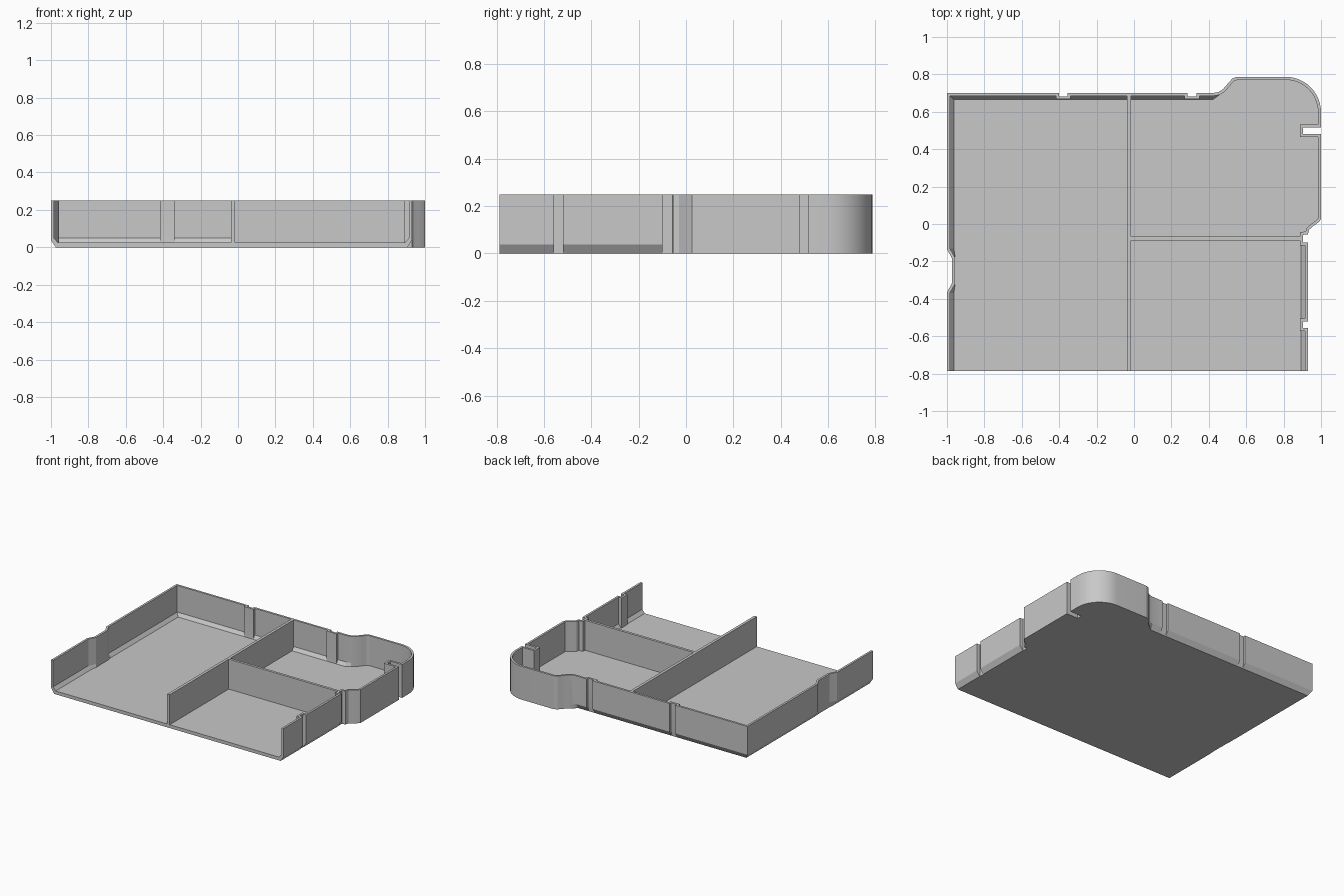
import bpy, bmesh, math
from mathutils import Vector

if "Cube" in bpy.data.objects:
    bpy.data.objects.remove(bpy.data.objects["Cube"])

HEIGHT, WALL, FLOOR = 0.25, 0.016, 0.025
FRONT = -0.787

grey = bpy.data.materials.new("plain grey")
grey.use_nodes = True
grey.diffuse_color = (0.58, 0.58, 0.58, 1)
grey.node_tree.nodes["Principled BSDF"].inputs["Base Color"].default_value = (0.58, 0.58, 0.58, 1)


def finish(name, bm):
    bmesh.ops.remove_doubles(bm, verts=bm.verts, dist=1e-4)
    bmesh.ops.recalc_face_normals(bm, faces=bm.faces)
    mesh = bpy.data.meshes.new(name)
    bm.to_mesh(mesh)
    bm.free()
    mesh.materials.append(grey)
    obj = bpy.data.objects.new(name, mesh)
    bpy.context.collection.objects.link(obj)
    return obj


def back_notch(x0, x1):
    return [(x0, 0.70), (x0, 0.683), (x1, 0.683), (x1, 0.70)]


def right_notch(x, y0, y1):
    return [(x, y1), (0.903, y1), (0.903, y0), (x, y0)]


# Outer outline, clockwise from the front right to the front left corner
outline = [(-1, FRONT), (-1, -0.365), (-0.972, -0.315), (-0.972, -0.185), (-1, -0.135), (-1, 0.70)]
outline += back_notch(-0.40, -0.355) + back_notch(0.285, 0.335)
outline += [(0.42, 0.70), (0.45, 0.705), (0.475, 0.72), (0.505, 0.755), (0.525, 0.777), (0.55, 0.787)]
outline += [(0.81 + 0.19 * math.sin(a), 0.597 + 0.19 * math.cos(a))
            for a in (math.radians(7.5 * i) for i in range(13))]
outline += right_notch(1.0, 0.48, 0.517)
outline += [(1, 0.025), (0.985, 0.008), (0.96, -0.01), (0.937, -0.03), (0.93, -0.055),
            (0.903, -0.058), (0.903, -0.10), (0.93, -0.10)]
outline += right_notch(0.93, -0.557, -0.52) + [(0.93, FRONT)]
outline = [Vector(p) for p in outline]


def inset(points, dist):
    """Mitred offset to the right-hand side of an open path."""
    result = []
    for i, p in enumerate(points):
        normals = []
        for a, b in ((i - 1, i), (i, i + 1)):
            if 0 <= a and b < len(points):
                d = (points[b] - points[a]).normalized()
                normals.append(Vector((d.y, -d.x)))
        n0, n1 = normals[0], normals[-1]
        result.append(p + (n0 + n1) * dist / (1 + n0.dot(n1)))
    return result


def sloped(points, left, back, right):
    """Pull the foot of the walls inward, except around the rounded corner."""
    result = []
    for p, o in zip(points, outline):
        x, y = max(p.x, left), p.y
        if o.x < 0.44:
            y = min(y, back)
        if o.y < -0.09:
            x = min(x, right)
        result.append(Vector((x, y)))
    return result


# Tray: floor, chamfered foot and thin wall in one closed shell
inner = inset(outline, WALL)
sections = [
    (sloped(outline, -0.975, 0.677, 0.905), 0),
    (outline, 0.038),
    (outline, HEIGHT),
    (inner, HEIGHT),
    (inner, 0.05),
    (sloped(inner, -0.963, 0.665, 0.893), FLOOR),
]
bm = bmesh.new()
rings = [[bm.verts.new((p.x, p.y, z)) for p in pts] for pts, z in sections]
for a, b in zip(rings, rings[1:]):
    for i in range(len(outline) - 1):
        bm.faces.new((a[i], a[i + 1], b[i + 1], b[i]))
bm.faces.new(rings[0])
bm.faces.new(rings[-1])
bm.faces.new([r[0] for r in rings] + [r[-1] for r in reversed(rings)])
tray = finish("tray", bm)
bpy.ops.object.select_all(action="DESELECT")
tray.select_set(True)
bpy.context.view_layer.objects.active = tray
bpy.ops.object.shade_smooth_by_angle(angle=math.radians(20))


# Dividers standing on the floor
def divider(name, x0, x1, y0, y1):
    z0 = FLOOR - 0.001
    bm = bmesh.new()
    bmesh.ops.create_cube(bm, size=1)
    for v in bm.verts:
        v.co = ((x0 + x1) / 2 + v.co.x * (x1 - x0),
                (y0 + y1) / 2 + v.co.y * (y1 - y0),
                (z0 + HEIGHT) / 2 + v.co.z * (HEIGHT - z0))
    finish(name, bm)


divider("long_divider", -0.037, -0.016, FRONT, 0.69)
divider("cross_divider", -0.02, 0.895, -0.087, -0.068)
